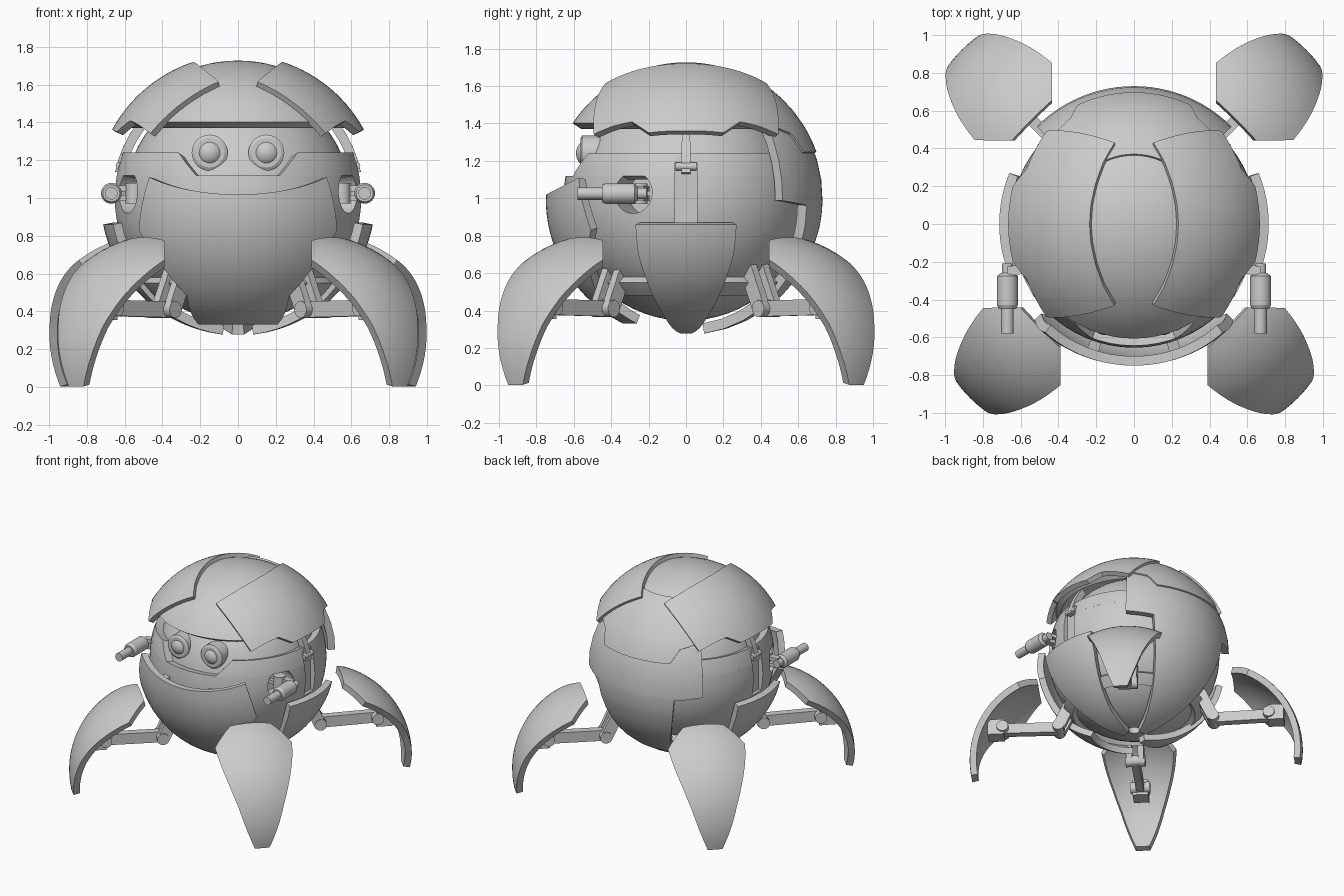
import bpy, bmesh
from math import radians, degrees, atan2, asin, sqrt, sin, cos, pi
from mathutils import Vector, Matrix

if "Cube" in bpy.data.objects:
    bpy.data.objects.remove(bpy.data.objects["Cube"])

C = Vector((0, 0, 1))


def obj(name, bm):
    bmesh.ops.recalc_face_normals(bm, faces=bm.faces)
    me = bpy.data.meshes.new(name)
    bm.to_mesh(me)
    bm.free()
    o = bpy.data.objects.new(name, me)
    bpy.context.collection.objects.link(o)
    return o


def ball_dir(az, el):
    a, e = radians(az), radians(el)
    return Vector((sin(a) * cos(e), -cos(a) * cos(e), sin(e)))


def ae(x, y, z):
    return degrees(atan2(x, -y)), degrees(asin(z / sqrt(x * x + y * y + z * z)))


def sym(R, pts):
    # outline given as (half width, height) seen face-on, mirrored
    out = []
    for x, z in pts:
        az, el = ae(x, -sqrt(max(R * R - x * x - z * z, 0)), z)
        out.append((-az, el, az, el))
    return out


def patch(name, R, t, rows, n=16, m=4, centre=C, turn=0, sag=0, straight=False):
    # thick piece of a ball; each row runs from (az, el) to (az, el)
    # straight: rows are pairs of points joined by straight-looking edges
    if straight:
        ends = [(Vector(a).normalized(), Vector(b).normalized()) for a, b in rows]
    else:
        ends = [(Vector(r[:2]), Vector(r[2:])) for r in rows]
    fine = []
    for a, b in zip(ends, ends[1:]):
        fine += [[p.lerp(q, k / m) for p, q in zip(a, b)] for k in range(m)]
    fine.append(ends[-1])
    bm = bmesh.new()
    layers = []
    for r in (R, R - t):
        grid = []
        for i, (a, b) in enumerate(fine):
            line = []
            for j in range(n + 1):
                u = j / n
                p = a.lerp(b, u)
                if not straight:
                    p = ball_dir(p[0], p[1] - sag * max(0, 1 - i / m) * 4 * u * (1 - u))
                line.append(bm.verts.new(p.normalized() * r))
            grid.append(line)
        layers.append(grid)
    h = len(fine) - 1
    for g in layers:
        for i in range(h):
            for j in range(n):
                bm.faces.new((g[i][j], g[i][j + 1], g[i + 1][j + 1], g[i + 1][j]))
    rim = [(0, j) for j in range(n)] + [(i, n) for i in range(h)]
    rim += [(h, j) for j in range(n, 0, -1)] + [(i, 0) for i in range(h, 0, -1)]
    A, B = layers
    for (i, j), (k, l) in zip(rim, rim[1:] + rim[:1]):
        bm.faces.new((A[i][j], A[k][l], B[k][l], B[i][j]))
    bm.transform(Matrix.Translation(centre) @ Matrix.Rotation(radians(turn), 4, 'Z'))
    return obj(name, bm)


def band(name, R, t, e0, e1, n=64, k=14):
    # full ring of a hollow ball between two elevations
    arc = [radians(e0 + (e1 - e0) * i / k) for i in range(k + 1)]
    prof = [(R * cos(a), R * sin(a)) for a in arc] + [((R - t) * cos(a), (R - t) * sin(a)) for a in reversed(arc)]
    bm = bmesh.new()
    rings = [[bm.verts.new((r * cos(2 * pi * j / n), r * sin(2 * pi * j / n), 1 + z)) for j in range(n)]
             for r, z in prof]
    for a, b in zip(rings, rings[1:] + rings[:1]):
        for j in range(n):
            bm.faces.new((a[j], a[(j + 1) % n], b[(j + 1) % n], b[j]))
    bmesh.ops.remove_doubles(bm, verts=bm.verts, dist=1e-4)
    return obj(name, bm)


def ball(name, c, r, seg=32):
    bm = bmesh.new()
    bmesh.ops.create_uvsphere(bm, u_segments=seg, v_segments=seg // 2, radius=r, matrix=Matrix.Translation(c))
    return obj(name, bm)


def span(p, q, axis, up):
    p, q = Vector(p), Vector(q)
    d = q - p
    return Matrix.Translation((p + q) / 2) @ d.to_track_quat(axis, up).to_matrix().to_4x4(), d.length


def bar(name, p, q, w, h):
    M, L = span(p, q, 'X', 'Z')
    bm = bmesh.new()
    bmesh.ops.create_cube(bm, size=1, matrix=M @ Matrix.Diagonal((L, w, h, 1)))
    return obj(name, bm)


def rod(name, p, q, r, r2=None, seg=24):
    M, L = span(p, q, 'Z', 'Y')
    bm = bmesh.new()
    bmesh.ops.create_cone(bm, cap_ends=True, segments=seg, radius1=r, radius2=r if r2 is None else r2, depth=L, matrix=M)
    return obj(name, bm)


def cut(target, cutter):
    mod = target.modifiers.new("cut", 'BOOLEAN')
    mod.operation, mod.solver, mod.object = 'DIFFERENCE', 'EXACT', cutter
    bpy.context.view_layer.objects.active = target
    bpy.ops.object.modifier_apply(modifier=mod.name)


# Inner head ball, lower body, upper body band with the face notch
head = ball("head", C, 0.595, 64)
body = band("body", 0.655, 0.1, 10.4, -86, k=18)
collar = patch("body_collar", 0.655, 0.1, [(-149, 21.5, 149, 21.5), (-160, 10.4, 160, 10.4)], n=60, turn=180)

# Gun sockets and hinge slots
for s in (-1, 1):
    d = Vector((0.6 * s, -0.29, 0.03)).normalized()
    socket = rod("socket_cutter", C + d * 0.47, C + d * 0.85, 0.11, seg=32)
    slot = bar("slot_cutter", (0.615 * s, 0, 1.05), (0.8 * s, 0, 1.05), 0.12, 0.37)
    for part, tool in ((body, socket), (head, socket), (body, slot), (collar, slot)):
        cut(part, tool)
    for c in (socket, slot):
        bpy.data.objects.remove(c)

# Crown dome
band("crown", 0.727, 0.057, 33.5, 90)

# Rear shell and the plate lapping over its top
patch("rear_shell", 0.73, 0.055, [(-45, 34, 45, 34), (-45, -1, 45, -1), (-28, -3, 28, -3), (-27, -14, 27, -14),
                                  (-23, -45, 23, -45), (-18, -82, 18, -82)], n=24, turn=180)
patch("rear_cap", 0.74, 0.04, [(-48, 60, 48, 60), (-45, 32, 45, 32), (-31, 28, 31, 28), (-25, 19.5, 25, 19.5)],
      n=20, turn=180)

# Brow plates
half = [((.10, -.42, .60), (.46, -.49, .34)), ((.163, -.32, .66), (.53, -.39, .39)),
        ((.205, -.21, .70), (.57, -.29, .41)), ((.228, -.10, .715), (.64, -.20, .35)),
        ((.235, 0, .72), (.665, 0, .36))]
whole = half + [tuple((x, -y, z) for x, y, z in r) for r in half[-2::-1]]
for s in (-1, 1):
    patch("brow_plate", 0.758, 0.04, [[(s * x, y, z) for x, y, z in r] for r in whole], n=14, straight=True)

# Jaw shell with its brackets
patch("jaw_shell", 0.75, 0.05, sym(0.75, [(.47, .11), (.525, -.17), (.41, -.35), (.27, -.52), (.21, -.67)]),
      n=24, sag=7)
for s in (-1, 1):
    bar("jaw_bracket", (0.19 * s, -0.58, 1.0), (0.22 * s, -0.68, 0.98), 0.06, 0.05)

# Side panels, hinge clips
for s in (-1, 1):
    patch("side_panel", 0.727, 0.05, sym(0.727, [(.27, -.14), (.255, -.3), (.195, -.48), (.11, -.64), (.03, -.722)]),
          n=12, turn=90 * s)
    patch("hinge_clip", 0.665, 0.05, [(-2.2, 36, 2.2, 36), (-2.2, 12, 2.2, 12)], n=2, turn=90 * s)
    rod("hinge_pin", (0.625 * s, -0.055, 1.17), (0.625 * s, 0.055, 1.17), 0.022)

# Underside ring
band("lower_ring", 0.70, 0.05, -40, -48, k=3)

# Eyes: open tube with a lens inside
for s in (-1, 1):
    x = 0.15 * s
    rod("eye_housing", (x, -0.555, 1.24), (x, -0.44, 1.24), 0.095, seg=32)
    rod("eye_rim", (x, -0.565, 1.24), (x, -0.555, 1.24), 0.078, 0.095, 32)
    ball("eye_lens", (x, -0.51, 1.24), 0.078)

# Side guns
for s in (-1, 1):
    x = 0.67 * s
    rod("gun_barrel", (x, -0.58, 1.025), (x, -0.43, 1.025), 0.033)
    rod("gun_tip", (x, -0.45, 1.025), (x, -0.43, 1.025), 0.045, 0.055)
    rod("gun_body", (x, -0.43, 1.025), (x, -0.275, 1.025), 0.055)
    rod("gun_neck", (x, -0.275, 1.025), (x, -0.26, 1.025), 0.055, 0.035)
    rod("gun_tail", (x, -0.27, 1.025), (x, -0.21, 1.025), 0.03)
    for z in (1.0, 1.05):
        bar("gun_mount", (0.45 * s, -0.22, z), (x, -0.25, z), 0.05, 0.03)
    rod("gun_pivot", (0.55 * s, -0.25, 0.97), (0.55 * s, -0.25, 1.08), 0.045)

# Legs: shell, arm, upper link and joints
leg = [(.15, .153, .65), (.283, .285, .53), (.42, .27, .46), (.54, .22, .33), (.612, .167, .19),
       (.65, .115, .03), (.655, .055, -.13)]
for s in (-1, 1):
    for name, turn, hub in (("front", 45, (0.39, -0.445)), ("back", 135, (0.435, 0.445))):
        c = Vector((hub[0] * s, hub[1], 0.134))
        out, side = ball_dir(turn * s, 0), ball_dir(turn * s + 90, 0)

        def at(r, z, t=0):
            # radial, height, sideways position within the leg plane
            return Vector((c.x, c.y, 0)) + out * (r - 0.63) + side * t + Vector((0, 0, z))

        patch(name + "_leg_shell", 0.675, 0.05, [((-t, -r, z), (t, -r, z)) for r, t, z in leg], n=12,
              centre=c, turn=turn * s, straight=True)
        bar(name + "_leg_arm", at(0.6, 0.41), at(1.08, 0.42), 0.06, 0.085)
        bar(name + "_leg_bracket", at(1.04, 0.42), at(1.165, 0.42), 0.12, 0.13)
        for t in (-0.045, 0.045):
            bar(name + "_leg_link", at(0.46, 0.75, t), at(0.62, 0.40, t), 0.045, 0.09)
        rod(name + "_leg_joint", at(0.62, 0.41, -0.075), at(0.62, 0.41, 0.075), 0.045)
        rod(name + "_leg_ankle", at(1.05, 0.42, -0.075), at(1.05, 0.42, 0.075), 0.045)

# Smooth shading with sharp edges kept
for o in bpy.data.objects:
    o.data.shade_smooth()
    o.data.set_sharp_from_angle(angle=radians(30))
